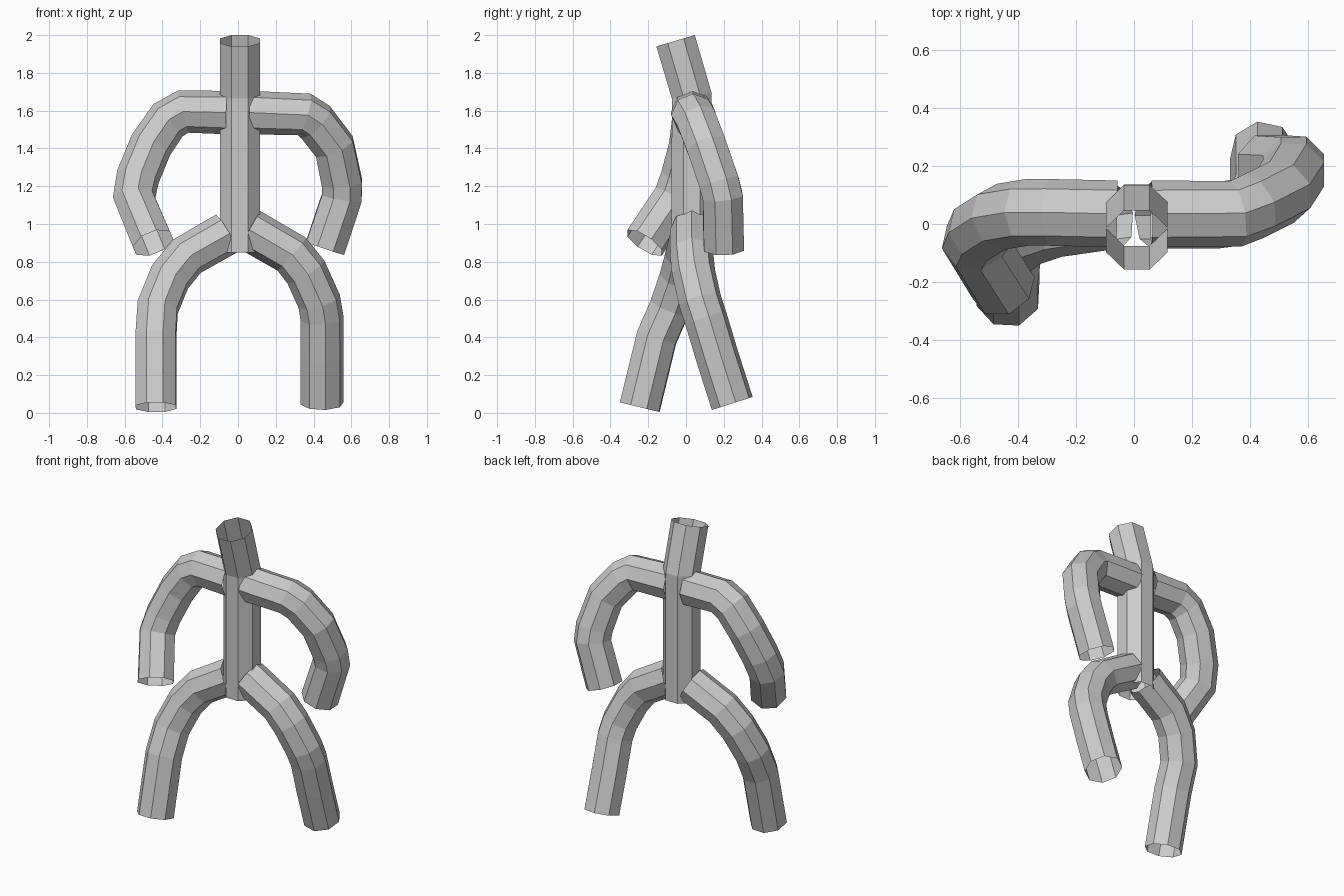
import bpy
import math


def tube(name, points, tilt=0.0, radius=0.115):
    """Open eight-sided tube swept along a centre line, converted to a mesh."""
    curve = bpy.data.curves.new(name, 'CURVE')
    curve.dimensions = '3D'
    curve.bevel_depth = radius
    curve.bevel_resolution = 2
    curve.use_fill_caps = False
    spline = curve.splines.new('POLY')
    spline.points.add(len(points) - 1)
    for p, co in zip(spline.points, points):
        p.co = (*co, 1)
        p.tilt = math.radians(tilt)
    spline.use_smooth = False
    obj = bpy.data.objects.new(name, curve)
    bpy.context.collection.objects.link(obj)
    bpy.ops.object.select_all(action='DESELECT')
    obj.select_set(True)
    bpy.context.view_layer.objects.active = obj
    bpy.ops.object.convert(target='MESH')
    bpy.ops.object.shade_flat()


# Torso with the head leaning forward
tube("torso_and_head", [(0.01, 0.03, 0.85), (0.01, 0.03, 1.68),
                        (0.01, -0.055, 1.97)], tilt=22.5)

# Arms: one swings back, the other forward
tube("right_arm", [(0.06, 0.035, 1.59), (0.35, 0.035, 1.58), (0.41, 0.06, 1.54),
                   (0.51, 0.11, 1.41), (0.55, 0.175, 1.22),
                   (0.55, 0.195, 1.14), (0.46, 0.20, 0.87)])
tube("left_arm", [(-0.06, 0.035, 1.59), (-0.29, 0.04, 1.595), (-0.37, 0.04, 1.55),
                  (-0.46, 0.025, 1.42), (-0.53, -0.02, 1.25),
                  (-0.55, -0.06, 1.14), (-0.45, -0.22, 0.90)])

# Legs in a striding pose
tube("right_leg", [(0.06, 0.03, 0.97), (0.285, 0.03, 0.84), (0.36, 0.04, 0.745),
                   (0.43, 0.075, 0.59), (0.445, 0.105, 0.50),
                   (0.445, 0.165, 0.30), (0.445, 0.245, 0.05)])
tube("left_leg", [(-0.06, 0.03, 0.95), (-0.27, 0.0, 0.83), (-0.36, -0.03, 0.72),
                  (-0.425, -0.085, 0.56), (-0.435, -0.155, 0.40),
                  (-0.435, -0.245, 0.03)])
